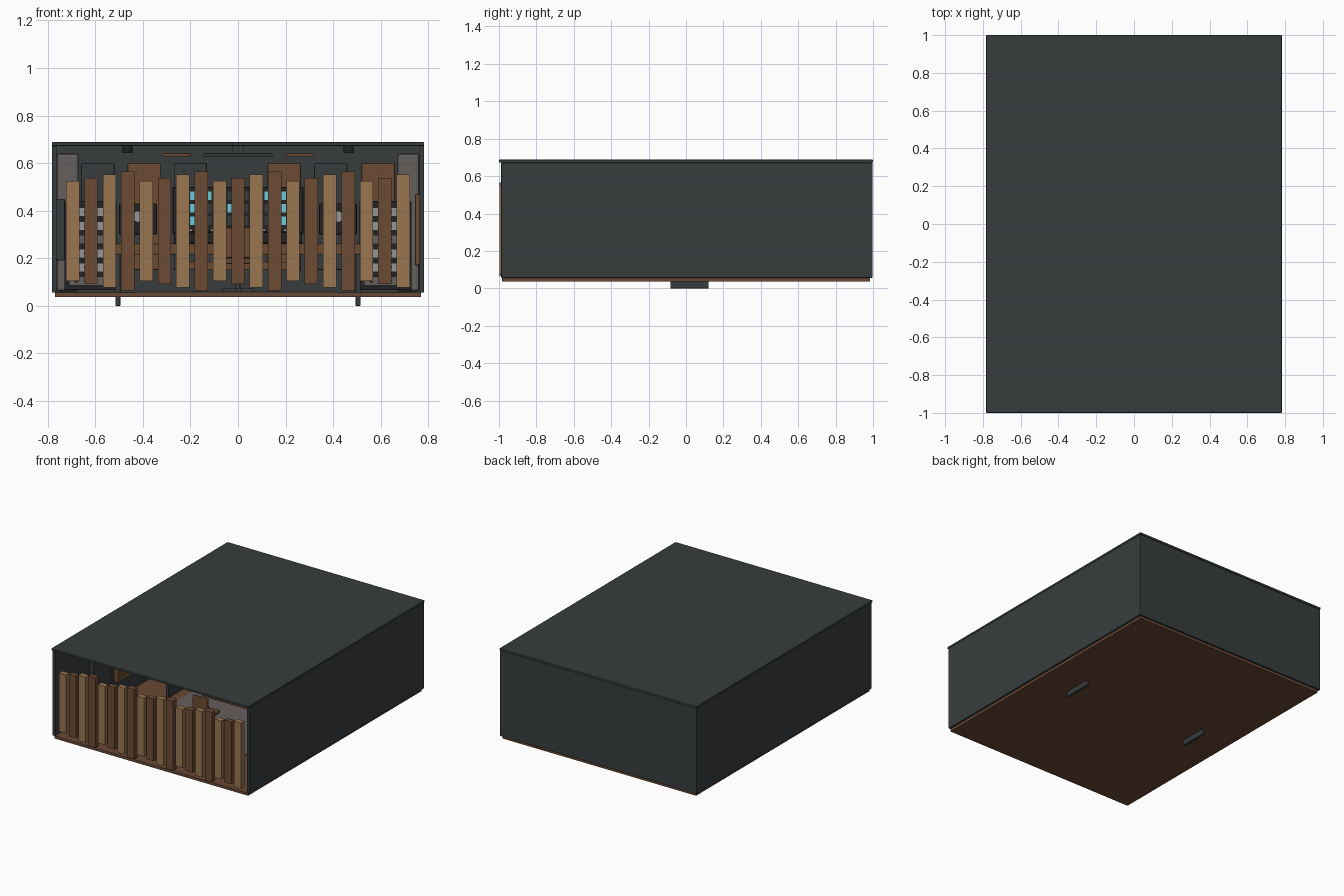
import bpy
from math import radians

if "Cube" in bpy.data.objects:
    bpy.data.objects.remove(bpy.data.objects["Cube"])


def mat(name, r, g, b):
    m = bpy.data.materials.new(name)
    m.diffuse_color = (r, g, b, 1)
    m.use_nodes = True
    m.node_tree.nodes["Principled BSDF"].inputs["Base Color"].default_value = m.diffuse_color
    return m


DARK = mat("charcoal", .04, .046, .048)
BLACK = mat("black", .015, .017, .018)
BROWN = mat("walnut", .15, .07, .035)
LIGHT = mat("oak", .32, .18, .08)
FLOOR = mat("floor_wood", .14, .065, .035)
FABRIC = mat("fabric", .13, .115, .11)
METAL = mat("metal", .3, .3, .3)
CYAN = mat("screen_cyan", .15, .6, .7)


def box(name, x0, x1, y0, y1, z0, z1, m, bevel=0.0):
    bpy.ops.mesh.primitive_cube_add(size=1, location=((x0 + x1) / 2, (y0 + y1) / 2, (z0 + z1) / 2))
    o = bpy.context.object
    o.name = name
    o.scale = (x1 - x0, y1 - y0, z1 - z0)
    bpy.ops.object.transform_apply(location=False, rotation=False, scale=True)
    o.data.materials.append(m)
    if bevel:
        b = o.modifiers.new("bevel", 'BEVEL')
        b.width = bevel
        b.segments = 2
    return o


def cyl(name, r, depth, loc, m, facing_front=False):
    rot = (radians(90), 0, 0) if facing_front else (0, 0, 0)
    bpy.ops.mesh.primitive_cylinder_add(vertices=20, radius=r, depth=depth, location=loc, rotation=rot)
    o = bpy.context.object
    o.name = name
    o.data.materials.append(m)
    bpy.ops.object.shade_smooth_by_angle()
    return o


# Room shell, open at the front
box("floor", -.77, .77, -.985, .985, .036, .056, FLOOR, .002)
box("roof", -.783, .783, -1, 1, .672, .688, DARK, .004)
box("back_wall", -.783, .783, .982, .997, .056, .672, DARK, .003)
for s, side in ((-1, "left"), (1, "right")):
    a, b = sorted((s * .763, s * .783))
    box(side + "_wall", a, b, -.988, .984, .056, .672, DARK, .003)

# Wooden diffuser slats across the front opening
for i in range(19):
    x = -.695 + i * .0772
    h = (.21, .223, .237, .25)[i % 4]
    box("diffuser_slat", x - .028, x + .028, -.998, -.96, .315 - h, .315 + h, BROWN if i % 2 else LIGHT)

# Acoustic panels on the back wall and bass traps in the corners
for i, x in enumerate((-.59, -.395, -.2, .195, .39, .59)):
    box("back_wall_panel", x - .07, x + .07, .94, .985, .15, .6, BROWN if i % 2 else DARK, .006)
for s in (-1, 1):
    a, b = sorted((s * .67, s * .763))
    box("bass_trap", a, b, .88, .982, .06, .64, FABRIC, .012)

# Side wall panels
for i in range(5):
    y = -.5 + i * .28
    box("left_wall_panel", -.764, -.728, y - .1, y + .1, .19, .45, BROWN if i % 2 else DARK, .005)
    box("right_wall_panel", .744, .764, y - .1, y + .1, .17, .47, DARK if i % 2 else BROWN, .005)

# Ceiling clouds and small lamps
box("ceiling_cloud", -.145, .145, -.25, .3, .628, .642, DARK, .003)
box("cloud_mount", -.025, .025, -.02, .06, .64, .673, DARK)
for s in (-1, 1):
    a, b = sorted((s * .2, s * .318))
    box("wood_cloud", a, b, -.25, .3, .628, .642, BROWN, .003)
    cyl("ceiling_lamp", .021, .03, (s * .465, 0, .658), BLACK)

# Desk with legs reaching through the floor
box("desk_top", -.515, .515, -.16, .2, .215, .262, BROWN, .006)
box("desk_shelf", -.22, .22, -.1, .16, .15, .185, BROWN, .004)
for s in (-1, 1):
    box("desk_leg", s * .505 - .01, s * .505 + .01, -.083, .12, 0, .22, DARK, .002)

# Mixing console with channel strips and faders
box("console", -.27, .27, -.12, .14, .262, .31, BLACK, .006)
for i in range(12):
    x = -.242 + i * .044
    box("channel_strip", x - .017, x + .017, -.1, .12, .309, .314, DARK)
    box("fader", x - .006, x + .006, -.06 + .02 * (i % 3), -.04 + .02 * (i % 3), .313, .322, METAL)

# Equipment bridge with meters and screens
box("meter_bridge", -.275, .275, .14, .19, .3, .5, BLACK, .006)
for j in range(3):
    for i in range(10):
        x = -.234 + i * .052
        z = .34 + j * .052
        box("meter", x - .019, x + .019, .134, .141, z, z + .036,
            CYAN if (i + 2 * j) % 5 == 1 or i in (1, 8) else DARK)

# Monitor speakers facing the listener
for s in (-1, 1):
    x = s * .42
    box("speaker", x - .08, x + .08, .05, .18, .3, .43, BLACK, .006)
    cyl("speaker_stand", .05, .04, (x, .11, .281), DARK)
    cyl("woofer", .024, .012, (x, .047, .375), METAL, True)
    cyl("tweeter", .01, .012, (x + s * .05, .047, .375), METAL, True)

# Equipment racks on both sides
for s in (-1, 1):
    x = s * .62
    box("rack", x - .11, x + .11, .3, .55, .066, .44, BLACK, .005)
    for k in range(6):
        z = .085 + k * .058
        box("rack_unit", x - .09, x + .09, .29, .301, z, z + .038, METAL if k % 3 else FABRIC)
        for n in range(4):
            cyl("rack_knob", .007, .012, (x - .06 + n * .04, .286, z + .019), BLACK, True)

# Chair
box("chair_seat", -.065, .065, -.42, -.29, .175, .2, BROWN, .008)
box("chair_back", -.06, .06, -.435, -.415, .2, .33, BROWN, .008)
cyl("chair_post", .01, .11, (0, -.355, .12), DARK)
box("chair_base_x", -.065, .065, -.365, -.345, .06, .075, DARK)
box("chair_base_y", -.01, .01, -.42, -.29, .06, .075, DARK)

# Rug
box("rug", -.42, .42, -.62, .25, .055, .06, FABRIC)
